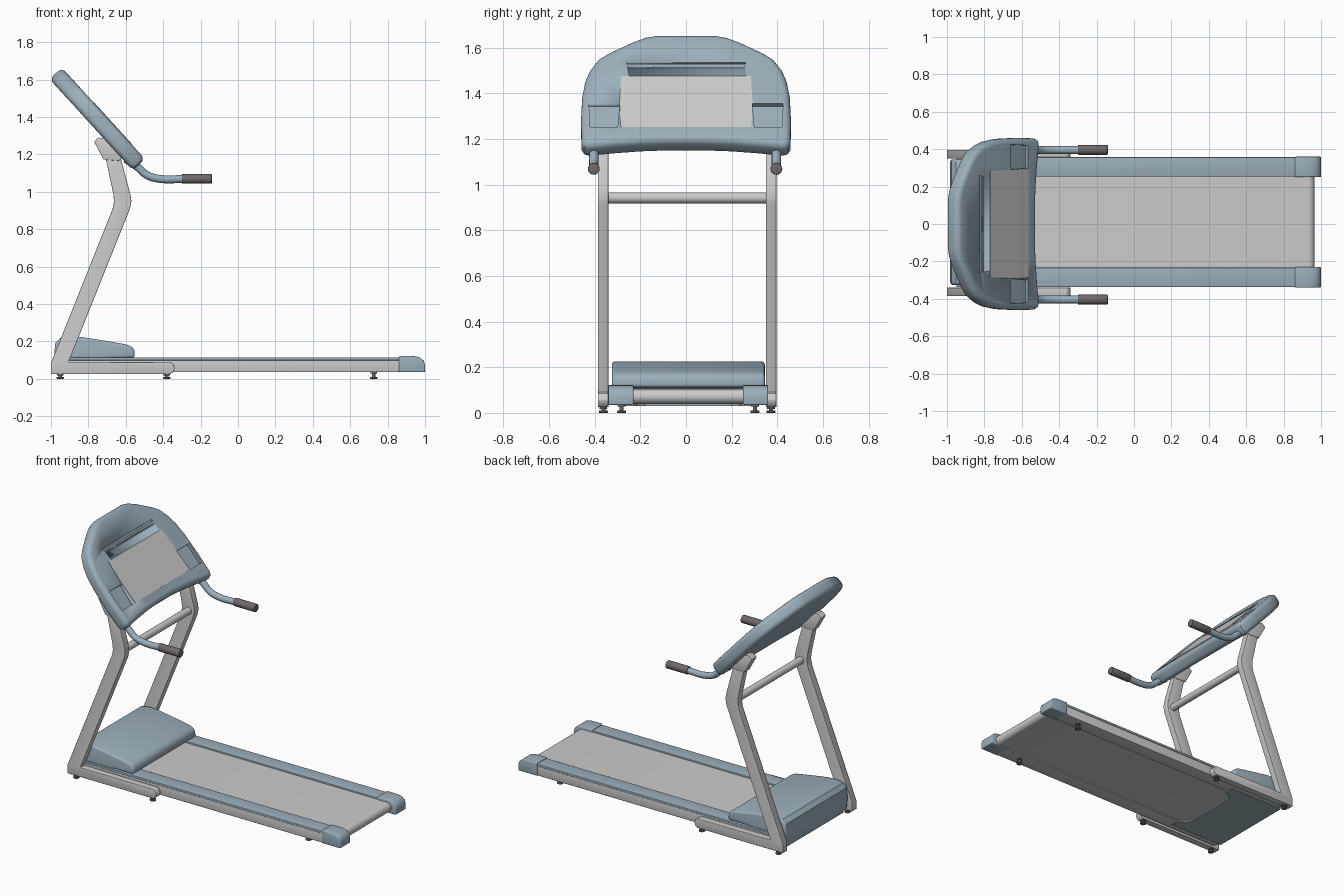
import bpy, bmesh, math
from mathutils import Vector, Matrix

if "Cube" in bpy.data.objects:
    bpy.data.objects.remove(bpy.data.objects["Cube"])

DECK_Y, FRAME_Y = 0.01, 0.005


def material(name, rgb):
    m = bpy.data.materials.new(name)
    m.diffuse_color = (*rgb, 1)
    m.use_nodes = True
    m.node_tree.nodes["Principled BSDF"].inputs["Base Color"].default_value = m.diffuse_color
    return m


SLATE = material("slate", (0.33, 0.43, 0.50))
DARK = material("dark_rubber", (0.16, 0.14, 0.15))


def finish(ob, mat=None, bevel=0, segments=3, angle=35):
    if mat:
        ob.data.materials.append(mat)
    bpy.ops.object.select_all(action='DESELECT')
    bpy.context.view_layer.objects.active = ob
    ob.select_set(True)
    if bevel:
        b = ob.modifiers.new("bevel", 'BEVEL')
        b.width, b.segments = bevel, segments
        b.limit_method, b.angle_limit = 'ANGLE', math.radians(angle)
        bpy.ops.object.modifier_apply(modifier=b.name)
    bpy.ops.object.shade_smooth_by_angle(angle=math.radians(35))
    return ob


def add_prism(bm, pts, lo, hi, put):
    vs = [[bm.verts.new(put(a, b, c)) for a, b in pts] for c in (lo, hi)]
    n = len(pts)
    bm.faces.new(vs[0])
    bm.faces.new(vs[1])
    for i in range(n):
        j = (i + 1) % n
        bm.faces.new((vs[0][i], vs[0][j], vs[1][j], vs[1][i]))


def prisms(name, shapes, put, mat=None, **kw):
    """Extruded profiles (points, low, high) placed by a mapping function."""
    bm = bmesh.new()
    for pts, lo, hi in shapes:
        add_prism(bm, pts, lo, hi, put)
    bmesh.ops.recalc_face_normals(bm, faces=bm.faces)
    me = bpy.data.meshes.new(name)
    bm.to_mesh(me)
    bm.free()
    ob = bpy.data.objects.new(name, me)
    bpy.context.collection.objects.link(ob)
    return finish(ob, mat, **kw)


def side_view(a, b, c):
    return (a, c, b)


def plan_view(a, b, c):
    return (a, b, c)


# console plane: a across, b up the slope, c out of the face
ORIGIN = Vector((-0.4925, 0, 1.17))
UP, OUT = Vector((-0.673, 0, 0.74)), Vector((0.74, 0, 0.673))


def console_view(a, b, c):
    return ORIGIN + Vector((0, a, 0)) + UP * b + OUT * c


def rect(x0, x1, y0, y1):
    return [(x0, y0), (x1, y0), (x1, y1), (x0, y1)]


def cylinder(name, p, q, r, mat=None, bevel=0, verts=24):
    p, q = Vector(p), Vector(q)
    bpy.ops.mesh.primitive_cylinder_add(vertices=verts, radius=r, depth=(q - p).length,
                                        location=(p + q) / 2)
    ob = bpy.context.object
    ob.name = name
    ob.rotation_euler = (q - p).to_track_quat('Z', 'Y').to_euler()
    return finish(ob, mat, bevel, 2, 60)


# running belt loop
r, zc = 0.032, 0.072
loop = []
for cx, start in ((0.933, -90), (-0.76, 90)):
    for k in range(13):
        t = math.radians(start + k * 15)
        loop.append((cx + r * math.cos(t), zc + r * math.sin(t)))
prisms("running_belt", [(loop, DECK_Y - 0.244, DECK_Y + 0.244)], side_view)

# motor hood and under pan
hood = [(-0.975, 0.04), (-0.983, 0.12), (-0.977, 0.19), (-0.952, 0.217), (-0.90, 0.225),
        (-0.84, 0.224), (-0.72, 0.205), (-0.60, 0.184), (-0.566, 0.172), (-0.554, 0.15),
        (-0.552, 0.112), (-0.70, 0.11), (-0.70, 0.04)]
prisms("motor_hood", [(hood, DECK_Y - 0.335, DECK_Y + 0.335)], side_view, SLATE,
       bevel=0.014, angle=40)
pan = [(-0.97, -0.30), (-0.56, -0.30), (-0.56, -0.235), (-0.60, -0.225), (-0.625, -0.19),
       (-0.625, 0.19), (-0.60, 0.225), (-0.56, 0.235), (-0.56, 0.30), (-0.97, 0.30)]
prisms("motor_pan", [([(x, y + DECK_Y) for x, y in pan], 0.03, 0.06)], plan_view, SLATE)

cap = [(0.86, 0.035), (1.0, 0.035), (1.0, 0.075), (0.993, 0.097), (0.975, 0.113),
       (0.945, 0.121), (0.86, 0.122)]
upright = [(-1, 0.025), (-0.36, 0.025), (-0.345, 0.037), (-0.338, 0.057), (-0.345, 0.077),
           (-0.36, 0.088), (-0.905, 0.09), (-0.577, 0.91), (-0.57, 0.95), (-0.575, 0.985),
           (-0.63, 1.19), (-0.71, 1.19), (-0.667, 0.99), (-0.663, 0.95), (-0.67, 0.91),
           (-1, 0.085)]
bracket = [(-0.77, 1.268), (-0.745, 1.29), (-0.69, 1.28), (-0.60, 1.19), (-0.64, 1.165),
           (-0.718, 1.172)]
for s, tag in ((1, "left"), (-1, "right")):
    def span(mid, a, b):
        return sorted((mid + s * a, mid + s * b))

    # deck rails and end caps
    prisms("rail_frame_" + tag, [(rect(-0.95, 0.88, 0.035, 0.10), *span(DECK_Y, 0.248, 0.343))],
           side_view, bevel=0.003)
    prisms("foot_rail_" + tag, [(rect(-0.95, 0.88, 0.098, 0.114), *span(DECK_Y, 0.243, 0.347))],
           side_view, SLATE, bevel=0.004)
    prisms("end_cap_" + tag, [(cap, *span(DECK_Y, 0.24, 0.35))], side_view, SLATE, bevel=0.006)
    # upright with floor foot, and console bracket
    prisms("upright_" + tag, [(upright, *span(FRAME_Y, 0.345, 0.391))], side_view, bevel=0.003)
    prisms("console_bracket_" + tag, [(bracket, *span(FRAME_Y, 0.342, 0.394))], side_view,
           bevel=0.002)
    # levelling feet
    for x, y, top in ((-0.95, FRAME_Y + s * 0.367, 0.03), (-0.38, FRAME_Y + s * 0.367, 0.03),
                      (0.725, DECK_Y + s * 0.292, 0.04)):
        cylinder("foot_stem_" + tag, (x, y, 0.005), (x, y, top), 0.009, DARK, verts=12)
        cylinder("foot_pad_" + tag, (x, y, 0), (x, y, 0.01), 0.02, DARK, bevel=0.003)
        cylinder("foot_collar_" + tag, (x, y, top - 0.012), (x, y, top + 0.002), 0.017, DARK)
    # bent handlebar and grip
    y = s * 0.40 - 0.004
    path = [(-0.60, 1.175), (-0.535, 1.13), (-0.485, 1.088), (-0.42, 1.069), (-0.29, 1.068)]
    cu = bpy.data.curves.new("handlebar_" + tag, 'CURVE')
    cu.dimensions, cu.bevel_depth, cu.bevel_resolution = '3D', 0.021, 4
    cu.use_fill_caps = True
    sp = cu.splines.new('BEZIER')
    sp.bezier_points.add(len(path) - 1)
    for bp, (x, z) in zip(sp.bezier_points, path):
        bp.co = (x, y, z)
        bp.handle_left_type = bp.handle_right_type = 'AUTO'
    ob = bpy.data.objects.new("handlebar_" + tag, cu)
    bpy.context.collection.objects.link(ob)
    bpy.ops.object.select_all(action='DESELECT')
    bpy.context.view_layer.objects.active = ob
    ob.select_set(True)
    bpy.ops.object.convert(target='MESH')
    finish(bpy.context.object, SLATE)
    cylinder("handle_grip_" + tag, (-0.30, y, 1.069), (-0.14, y, 1.069), 0.026, DARK, bevel=0.004)

# crossbar between the uprights
cylinder("crossbar", (-0.615, FRAME_Y - 0.35, 0.942), (-0.615, FRAME_Y + 0.35, 0.942), 0.024)

# console body with side pockets and two grooves
half = [(0.08, 0.038), (0.2, 0.032), (0.32, 0.02), (0.425, 0.006), (0.447, 0.014),
        (0.458, 0.035), (0.46, 0.17), (0.455, 0.31), (0.442, 0.40), (0.42, 0.465),
        (0.385, 0.525), (0.34, 0.562), (0.235, 0.628), (0.18, 0.655), (0.13, 0.667)]
outline = half + [(-a, b) for a, b in reversed(half)]
console = prisms("console", [(outline, -0.09, 0)], console_view, SLATE, bevel=0.03,
                 segments=5, angle=50)
pocket = [(0.30, 0.11), (0.42, 0.11), (0.425, 0.25), (0.292, 0.25), (0.292, 0.225)]
cuts = [(pocket, -0.02, 0.05), ([(-a, b) for a, b in pocket], -0.02, 0.05),
        (rect(-0.26, 0.26, 0.484, 0.494), -0.012, 0.05),
        (rect(-0.255, 0.255, 0.460, 0.465), -0.006, 0.05)]
cutter = prisms("console_cutter", cuts, console_view)
cutter.hide_render = True
cutter.display_type = 'WIRE'
mod = console.modifiers.new("recesses", 'BOOLEAN')
mod.operation, mod.object, mod.solver = 'DIFFERENCE', cutter, 'EXACT'
bpy.context.view_layer.objects.active = console
bpy.ops.object.modifier_apply(modifier=mod.name)
bpy.data.objects.remove(cutter)

# display panel
screen = [(-0.287, 0.11), (0.287, 0.11), (0.291, 0.26), (0.284, 0.412), (-0.284, 0.412),
          (-0.291, 0.26)]
prisms("display_panel", [(screen, -0.01, 0.002)], console_view)
